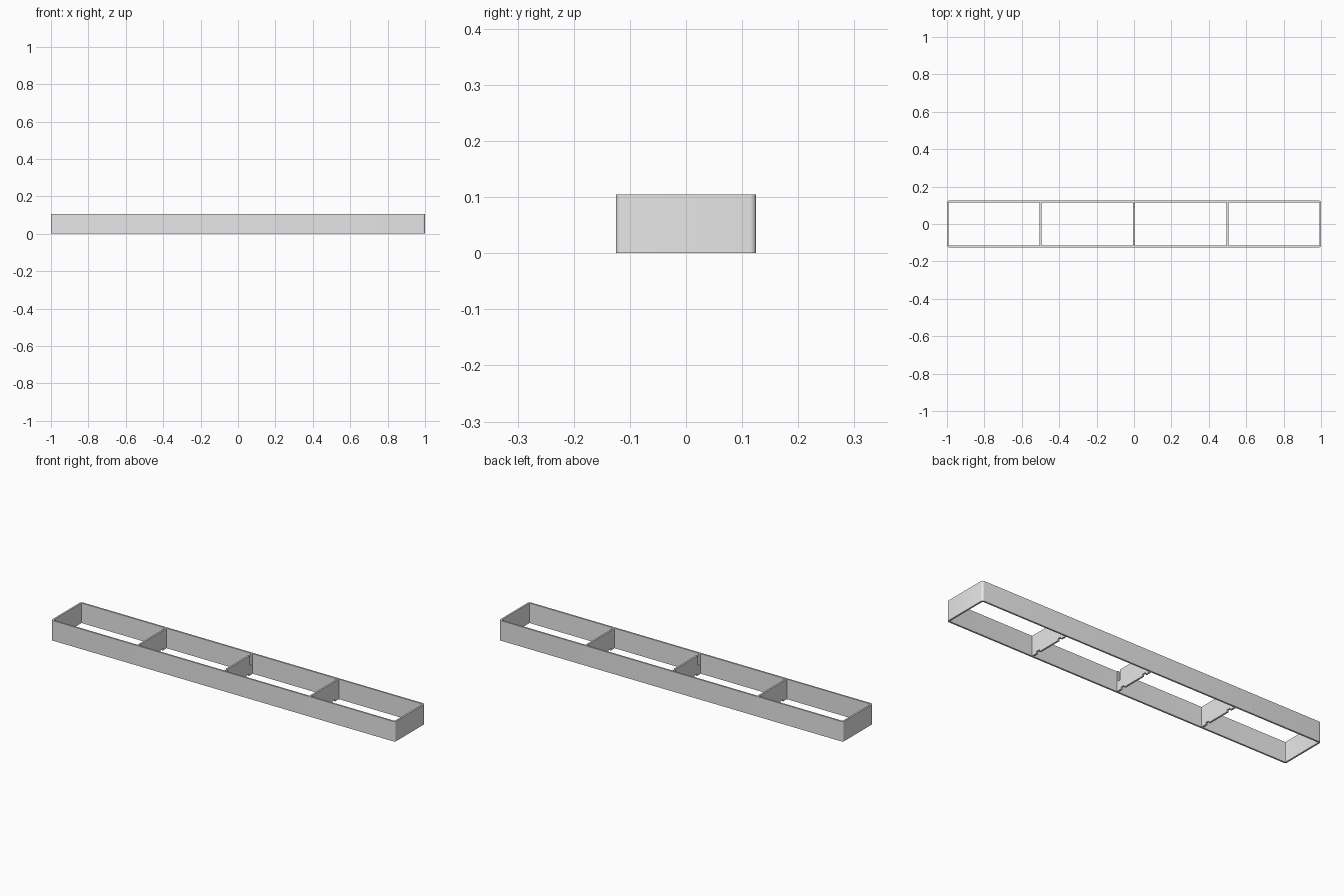
import bpy, bmesh, math

cube = bpy.data.objects.get("Cube")
if cube:
    bpy.data.objects.remove(cube, do_unlink=True)

LENGTH, WIDTH, HEIGHT = 2.0, 0.25, 0.105
WALL = 0.009
RADIUS = 0.011

grey = bpy.data.materials.new("light_grey")
grey.use_nodes = True
grey.diffuse_color = (0.8, 0.8, 0.8, 1)
grey.node_tree.nodes["Principled BSDF"].inputs["Base Color"].default_value = (0.8, 0.8, 0.8, 1)


def make_object(name, bm):
    bmesh.ops.recalc_face_normals(bm, faces=bm.faces)
    mesh = bpy.data.meshes.new(name)
    bm.to_mesh(mesh)
    bm.free()
    mesh.materials.append(grey)
    obj = bpy.data.objects.new(name, mesh)
    bpy.context.collection.objects.link(obj)
    return obj


def rounded_outline(inset, steps=6):
    """Rounded rectangle, walked anticlockwise from the right corner."""
    cx, cy = LENGTH / 2 - RADIUS, WIDTH / 2 - RADIUS
    r = RADIUS - inset
    points = []
    for i, (sx, sy) in enumerate([(1, 1), (-1, 1), (-1, -1), (1, -1)]):
        for s in range(steps + 1):
            a = (i + s / steps) * math.pi / 2
            points.append((sx * cx + r * math.cos(a), sy * cy + r * math.sin(a)))
    return points


# Outer frame: a hollow rounded rectangle, open at top and bottom
bm = bmesh.new()
outer, inner = rounded_outline(0), rounded_outline(WALL)
rings = [[bm.verts.new((x, y, z)) for x, y in outline]
         for outline, z in [(outer, 0), (outer, HEIGHT), (inner, HEIGHT), (inner, 0)]]
count = len(outer)
for k in range(4):
    a, b = rings[k], rings[(k + 1) % 4]
    for i in range(count):
        j = (i + 1) % count
        bm.faces.new((a[i], a[j], b[j], b[i]))
frame = make_object("outer_frame", bm)
bpy.context.view_layer.objects.active = frame
frame.select_set(True)
bpy.ops.object.shade_smooth_by_angle(angle=math.radians(30))
frame.select_set(False)


def divider(name, x, slotted):
    """Cross panel with two bottom notches and, if slotted, two top slots."""
    end = WIDTH / 2 - WALL / 2
    half = [(0.065, 0), (0.065, 0.01), (0.085, 0.01), (0.085, 0), (end, 0), (end, HEIGHT - 0.0005)]
    top = HEIGHT - 0.0005
    if slotted:
        half += [(0.108, top), (0.108, 0.05), (0.094, 0.05), (0.094, top)]
    profile = half + [(-y, z) for y, z in reversed(half)]
    bm = bmesh.new()
    face = bm.faces.new([bm.verts.new((x - WALL / 2, y, z)) for y, z in profile])
    moved = bmesh.ops.extrude_face_region(bm, geom=[face])["geom"]
    bmesh.ops.translate(bm, vec=(WALL, 0, 0),
                        verts=[v for v in moved if isinstance(v, bmesh.types.BMVert)])
    return make_object(name, bm)


# Cross dividers
divider("right_divider", -0.5, False)
divider("centre_divider", 0, True)
divider("left_divider", 0.5, False)
